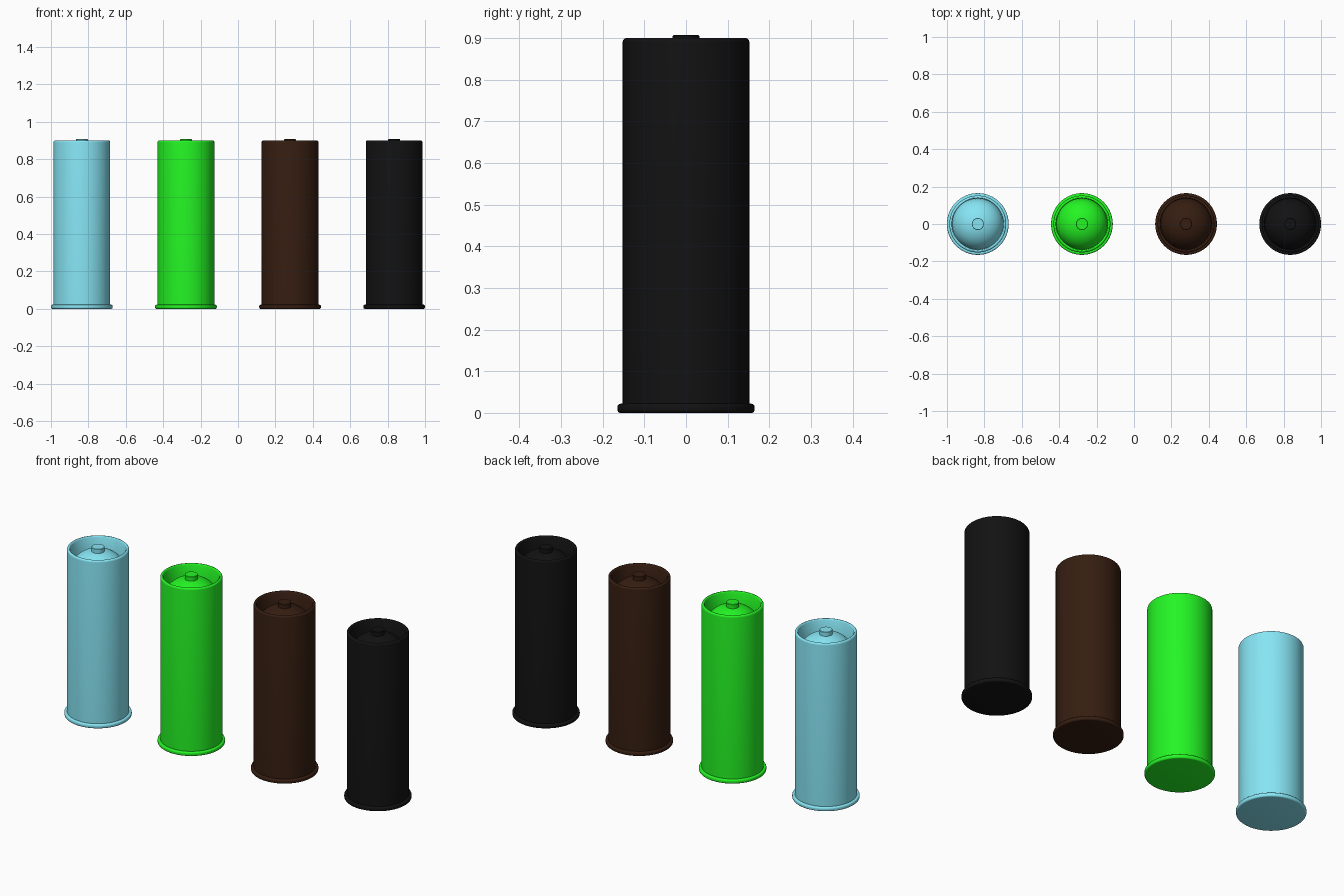
import bpy, bmesh, math

if "Cube" in bpy.data.objects:
    bpy.data.objects.remove(bpy.data.objects["Cube"])


def srgb(*c):
    """Display colour to linear diffuse colour."""
    return tuple(((v + 0.055) / 1.055) ** 2.4 if v > 0.04 else v / 12.92 for v in c) + (1.0,)


def lathe(name, profile, x, mat, segments=64):
    """Spin an (r, z) profile about z; the ends lie on the axis."""
    bm = bmesh.new()
    verts = [bm.verts.new((r, 0, z)) for r, z in profile]
    edges = [bm.edges.new(pair) for pair in zip(verts, verts[1:])]
    bmesh.ops.spin(bm, geom=verts + edges, cent=(0, 0, 0), axis=(0, 0, 1),
                   angle=2 * math.pi, steps=segments, use_duplicate=False)
    bmesh.ops.remove_doubles(bm, verts=bm.verts, dist=1e-5)
    bmesh.ops.recalc_face_normals(bm, faces=bm.faces)
    mesh = bpy.data.meshes.new(name)
    bm.to_mesh(mesh)
    bm.free()
    mesh.materials.append(mat)
    obj = bpy.data.objects.new(name, mesh)
    bpy.context.collection.objects.link(obj)
    obj.location.x = x
    bpy.ops.object.select_all(action='DESELECT')
    obj.select_set(True)
    bpy.context.view_layer.objects.active = obj
    bpy.ops.object.shade_smooth_by_angle(angle=math.radians(35))
    return obj


def arc(cr, cz, rr, rz, a0, a1, n):
    """Elliptical arc of (r, z) points, angles in degrees."""
    steps = [math.radians(a0 + (a1 - a0) * i / n) for i in range(n + 1)]
    return [(cr + rr * math.cos(a), cz + rz * math.sin(a)) for a in steps]


# Canister: flat base, rounded foot flange, wall, rolled rim, domed recess
body = [(0, 0)]
body += arc(0.157, 0.008, 0.008, 0.008, -90, 0, 5)
body += arc(0.157, 0.014, 0.008, 0.008, 0, 90, 5)
body += [(0.152, 0.022)]
body += arc(0.142, 0.89, 0.01, 0.01, 0, 90, 6)
body += [(0.140, 0.899), (0.136, 0.893)]
body += arc(0, 0.775, 0.136, 0.112, 0, 90, 16)

# Round button on top of the dome
button = [(0, 0.875), (0.032, 0.875), (0.032, 0.905), (0.030, 0.907), (0, 0.907)]

colours = {
    "blue": srgb(0.53, 0.90, 0.96),
    "green": srgb(0.14, 0.96, 0.14),
    "brown": srgb(0.21, 0.115, 0.065),
    "black": srgb(0.07, 0.07, 0.07),
}
for i, (label, colour) in enumerate(colours.items()):
    mat = bpy.data.materials.new(label)
    mat.diffuse_color = colour
    mat.use_nodes = True
    mat.node_tree.nodes["Principled BSDF"].inputs["Base Color"].default_value = mat.diffuse_color
    x = (i - 1.5) * 0.5567
    lathe(label + "_canister", body, x, mat)
    lathe(label + "_button", button, x, mat)
